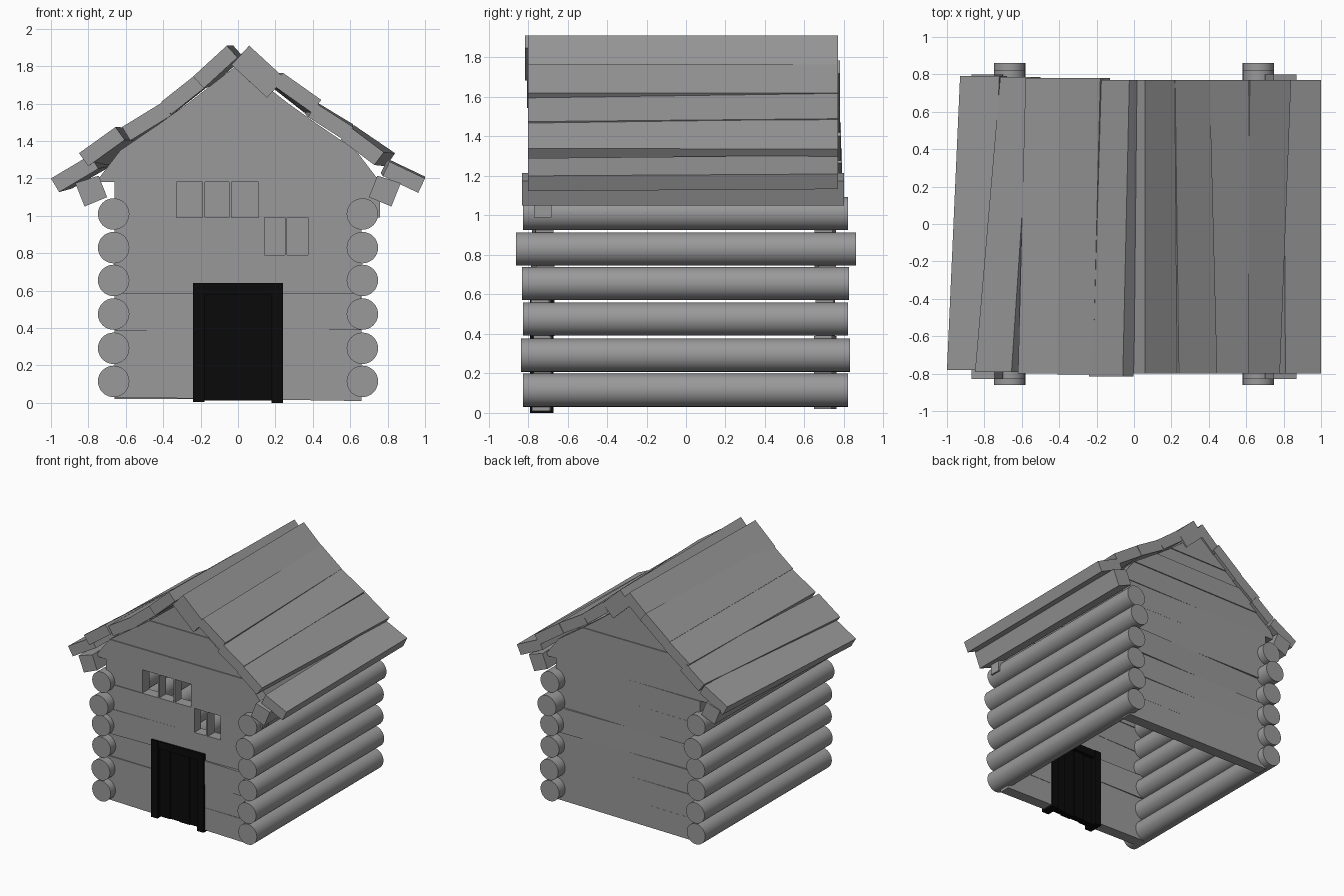
import bpy, bmesh, random
from math import cos, sin, pi, hypot

if "Cube" in bpy.data.objects:
    bpy.data.objects.remove(bpy.data.objects["Cube"])

random.seed(4)


def material(name, v):
    m = bpy.data.materials.new(name)
    m.diffuse_color = (v, v, v, 1)
    m.use_nodes = True
    m.node_tree.nodes["Principled BSDF"].inputs["Base Color"].default_value = m.diffuse_color
    return m


wood = material("grey_wood", 0.32)
black = material("black_wood", 0.003)


def prism(name, front, y0, y1, back=None, yaw=0.0, mat=wood):
    """Loft an xz outline from y0 to y1, optionally yawed about its own middle."""
    back = back or front
    yc = (y0 + y1) / 2
    bm = bmesh.new()

    def put(p, y):
        x, d = p[0], y - yc
        return bm.verts.new((x * cos(yaw) - d * sin(yaw), yc + x * sin(yaw) + d * cos(yaw), p[1]))

    a = [put(p, y0) for p in front]
    b = [put(p, y1) for p in back]
    n = len(a)
    bm.faces.new(a)
    bm.faces.new(b[::-1])
    for i in range(n):
        bm.faces.new((a[i], b[i], b[(i + 1) % n], a[(i + 1) % n]))
    bmesh.ops.recalc_face_normals(bm, faces=bm.faces[:])
    me = bpy.data.meshes.new(name)
    bm.to_mesh(me)
    bm.free()
    ob = bpy.data.objects.new(name, me)
    bpy.context.collection.objects.link(ob)
    me.materials.append(mat)
    return ob


def rect(x0, x1, z0, z1):
    return [(x0, z0), (x1, z0), (x1, z1), (x0, z1)]


# side walls of stacked round logs
log_ends = [(-0.825, 0.82), (-0.835, 0.83), (-0.825, 0.82), (-0.83, 0.825), (-0.86, 0.86), (-0.825, 0.82)]
log_z = [0.115, 0.292, 0.475, 0.655, 0.83, 1.01]
for side in (-1, 1):
    for z, (y0, y1) in zip(log_z, log_ends):
        bpy.ops.mesh.primitive_cylinder_add(vertices=32, radius=0.084, depth=y1 - y0,
                                            location=(side * 0.665, (y0 + y1) / 2, z),
                                            rotation=(pi / 2, 0, 0))
        log = bpy.context.object
        log.name = "wall_log"
        log.data.materials.append(wood)
        bpy.ops.object.shade_smooth_by_angle()

# plank rows of the front and back walls, front ones split by door and windows
rows = [0.02, 0.2, 0.39, 0.585, 0.79, 0.99, 1.18]
beside_door = [(-0.66, -0.2), (0.2, 0.66)]
splits = [beside_door, beside_door, beside_door, [(-0.66, 0.66)],
          [(-0.66, 0.14), (0.375, 0.66)], [(-0.66, -0.33), (0.11, 0.76)]]
for i in range(6):
    z0, z1 = rows[i], rows[i + 1]
    yaw = random.uniform(-0.025, 0.025)
    for x0, x1 in splits[i]:
        q = rect(x0, x1, z0, z1)
        if i == 0:
            q[0], q[1] = (x0, 0.02 - 0.015 * x0), (x1, 0.02 - 0.015 * x1)
        prism("front_plank", q, -0.77, -0.68, yaw=yaw if i < 5 else 0)
    prism("back_plank", rect(-0.66, 0.66, z0, z1), 0.66, 0.75, yaw=random.uniform(-0.025, 0.025))

# thin window dividers
for x, z0, z1 in ((-0.183, 0.99, 1.18), (-0.042, 0.99, 1.18), (0.256, 0.79, 0.99)):
    prism("window_bar", rect(x - 0.006, x + 0.006, z0, z1), -0.77, -0.68)

# gable planks at both ends
gable = [(1.18, 0.76), (1.35, 0.63), (1.5, 0.41), (1.6, 0.27), (1.81, 0.0)]
for yc in (-0.725, 0.705):
    for i, ((z0, w0), (z1, w1)) in enumerate(zip(gable, gable[1:])):
        q = [(-w0, z0), (w0, z0), (w1, z1), (-w1, z1)]
        if w1 == 0:
            q = q[:3]
        d = 0.008 * (i % 2)
        prism("gable_plank", q, yc - 0.045 + d, yc + 0.045 + d)

# door frame and door boards
for s in (-1, 1):
    prism("door_post", rect(min(s * 0.18, s * 0.24), max(s * 0.18, s * 0.24), 0.005 + 0.005 * (1 - s) / 2 - 0.005, 0.64),
          -0.79, -0.67, mat=black)
prism("door_lintel", rect(-0.18, 0.18, 0.58, 0.64), -0.785, -0.675, mat=black)
for i in range(4):
    x = -0.18 + i * 0.09
    y = -0.757 + 0.008 * (i % 2)
    prism("door_board", rect(x, x + 0.09, 0.012, 0.58), y, y + 0.05, mat=black)

# square beams under the eaves
for s in (-1, 1):
    prism("eave_beam", [(s * 0.87, 1.175), (s * 0.82, 1.05), (s * 0.70, 1.10), (s * 0.745, 1.215)], -0.83, 0.8)


def roof_plank(front, back, y0, y1, t=0.085):
    """Slab whose top runs from a low to a high point at each end."""
    def section(x0, z0, x1, z1):
        l = hypot(x1 - x0, z1 - z0)
        nx, nz = (z1 - z0) / l * t, -(x1 - x0) / l * t
        if nz > 0:
            nx, nz = -nx, -nz
        return [(x0, z0), (x1, z1), (x1 + nx, z1 + nz), (x0 + nx, z0 + nz)]
    prism("roof_plank", section(*front), y0, y1, section(*back))


# left slope, eave to ridge
roof_plank((-1.0, 1.2, -0.79, 1.325), (-0.93, 1.22, -0.72, 1.34), -0.78, 0.79)
roof_plank((-0.85, 1.335, -0.655, 1.475), (-0.715, 1.345, -0.55, 1.47), -0.79, 0.785)
roof_plank((-0.62, 1.475, -0.40, 1.61), (-0.58, 1.475, -0.39, 1.61), -0.80, 0.78)
roof_plank((-0.41, 1.61, -0.22, 1.76), (-0.40, 1.61, -0.18, 1.785), -0.805, 0.78)
roof_plank((-0.24, 1.745, -0.06, 1.91), (-0.2, 1.755, -0.025, 1.91), -0.815, 0.77)
# right slope, eave to ridge
roof_plank((1.0, 1.2, 0.81, 1.29), (1.0, 1.21, 0.80, 1.305), -0.80, 0.77)
roof_plank((0.78, 1.34, 0.60, 1.475), (0.84, 1.335, 0.62, 1.485), -0.80, 0.77)
roof_plank((0.615, 1.475, 0.42, 1.6), (0.615, 1.49, 0.4, 1.62), -0.80, 0.77)
roof_plank((0.445, 1.62, 0.24, 1.765), (0.405, 1.62, 0.22, 1.765), -0.80, 0.77)
roof_plank((0.25, 1.735, 0.06, 1.91), (0.22, 1.76, 0.06, 1.91), -0.80, 0.77, t=0.14)
